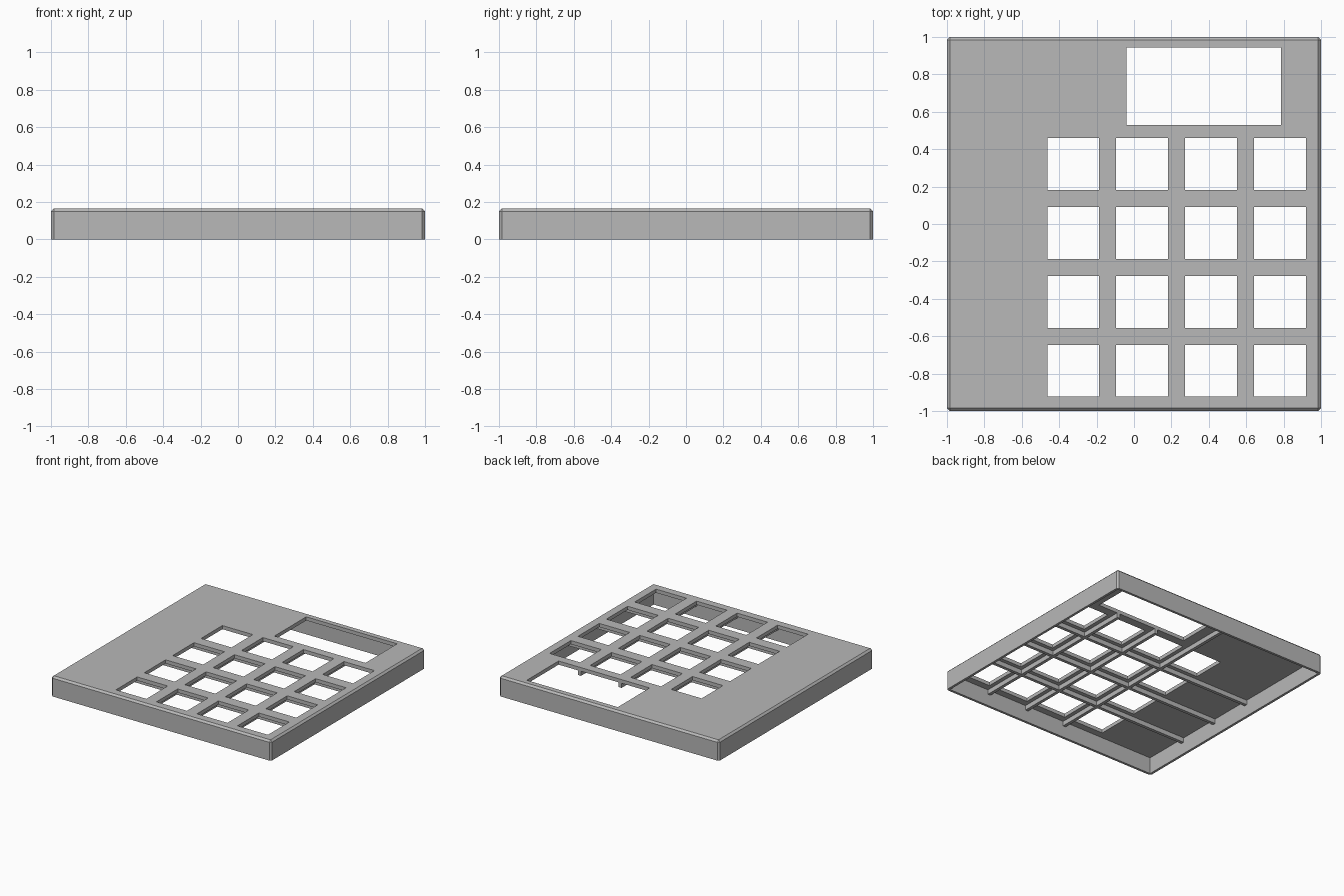
import bpy
import bmesh
from mathutils import Matrix, Vector

cube = bpy.data.objects.get("Cube")
if cube:
    bpy.data.objects.remove(cube, do_unlink=True)

HEIGHT, WALL, PLATE, CHAMFER = 0.165, 0.02, 0.03, 0.015
PITCH, KEY = 0.3685, 0.277
FIRST_X, FIRST_Y = -0.325, -0.785
RIB_WIDTH, RIB_DEPTH = 0.026, 0.038
INNER = 1 - WALL
UNDERSIDE = HEIGHT - PLATE

grey = bpy.data.materials.new("plain grey")
grey.use_nodes = True
grey.diffuse_color = (0.48, 0.48, 0.48, 1)
grey.node_tree.nodes["Principled BSDF"].inputs["Base Color"].default_value = grey.diffuse_color


def add_box(bm, low, high):
    low, high = Vector(low), Vector(high)
    place = Matrix.Translation((low + high) / 2) @ Matrix.Diagonal((*(high - low), 1))
    return bmesh.ops.create_cube(bm, size=1, matrix=place)


def make_object(name, bm):
    mesh = bpy.data.meshes.new(name)
    bm.to_mesh(mesh)
    bm.free()
    mesh.materials.append(grey)
    obj = bpy.data.objects.new(name, mesh)
    bpy.context.collection.objects.link(obj)
    return obj


def cut(target, cutter):
    mod = target.modifiers.new("cut", "BOOLEAN")
    mod.operation = "DIFFERENCE"
    mod.solver = "EXACT"
    mod.object = cutter
    cutter.hide_render = True
    bpy.context.view_layer.objects.active = target
    bpy.ops.object.modifier_apply(modifier=mod.name)
    bpy.data.objects.remove(cutter, do_unlink=True)


# Outer case, chamfered on the top rim and upright corners
bm = bmesh.new()
add_box(bm, (-1, -1, 0), (1, 1, HEIGHT))
edges = [e for e in bm.edges if max(v.co.z for v in e.verts) > 0]
bmesh.ops.bevel(bm, geom=edges, offset=CHAMFER, segments=1, affect="EDGES")
case = make_object("case", bm)

# Hollow underside
bm = bmesh.new()
add_box(bm, (-INNER, -INNER, -0.1), (INNER, INNER, UNDERSIDE))
cut(case, make_object("cavity_cutter", bm))

# Key openings and the wide display opening
bm = bmesh.new()
for col in range(4):
    for row in range(4):
        x, y = FIRST_X + col * PITCH, FIRST_Y + row * PITCH
        add_box(bm, (x - KEY / 2, y - KEY / 2, 0.05), (x + KEY / 2, y + KEY / 2, 0.3))
add_box(bm, (-0.04, 0.53, 0.05), (0.787, 0.943, 0.3))
cut(case, make_object("opening_cutter", bm))

# Stiffening ribs under the plate, between the key rows and columns
top, bottom, half = UNDERSIDE + 0.001, UNDERSIDE - RIB_DEPTH, RIB_WIDTH / 2
for i in range(3):
    y = FIRST_Y + (i + 0.5) * PITCH
    bm = bmesh.new()
    add_box(bm, (-INNER, y - half, bottom), (INNER, y + half, top))
    make_object(f"row_rib_{i + 1}", bm)

    x = FIRST_X + (i + 0.5) * PITCH
    back = INNER if i == 0 else 0.53
    bm = bmesh.new()
    add_box(bm, (x - half, -INNER, bottom), (x + half, back, top))
    make_object(f"column_rib_{i + 1}", bm)
